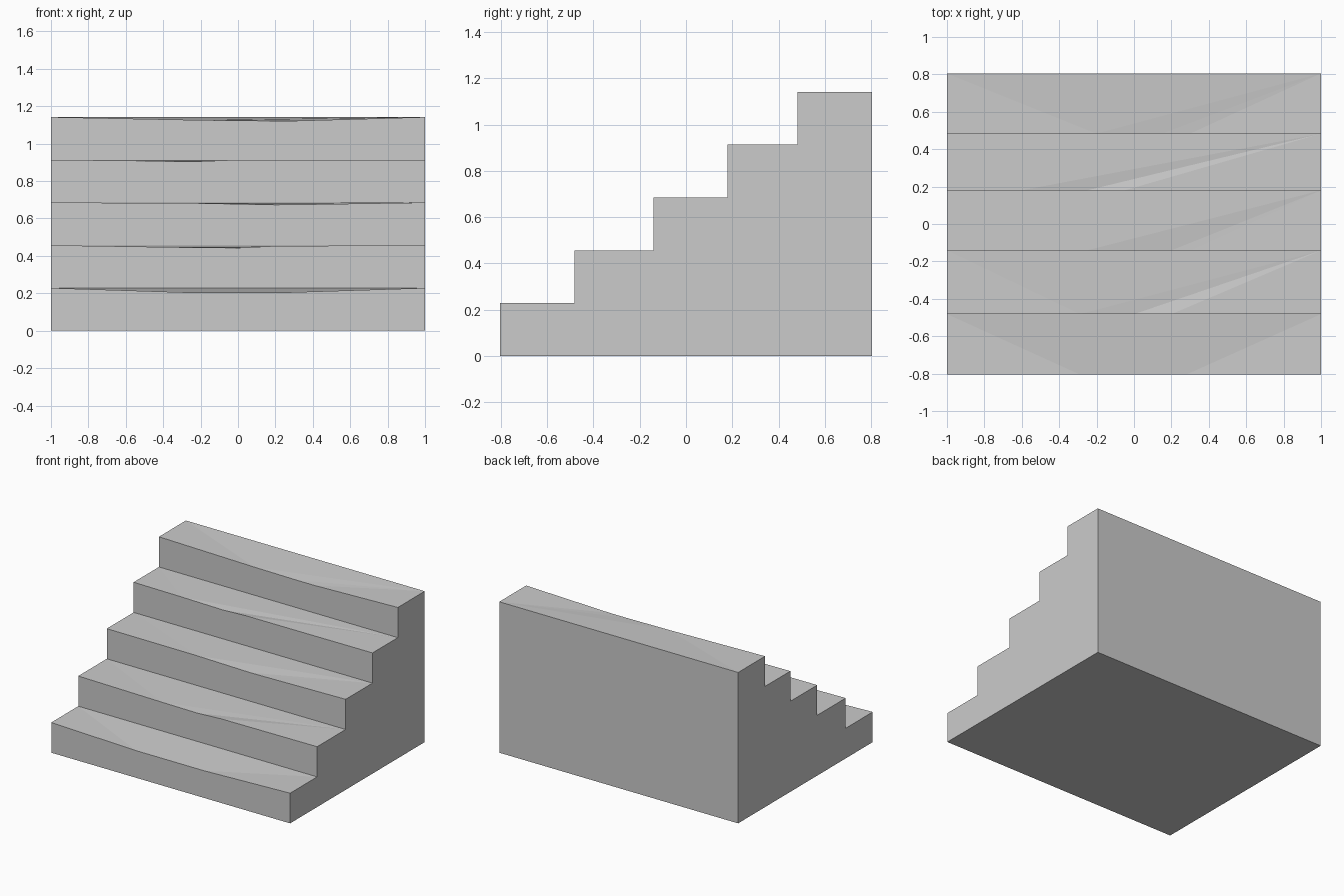
import bpy, bmesh

if "Cube" in bpy.data.objects:
    bpy.data.objects.remove(bpy.data.objects["Cube"])

W = 1.0
RISE = 0.2284
YS = [-0.805, -0.482, -0.141, 0.18, 0.483, 0.805]

# worn dips along each front edge: (x, depth below the tread level)
WEAR = [
    [(-0.29, 0.023), (0.28, 0.023)],
    [(-0.29, 0.011), (0.0, 0.014), (0.2, 0.004)],
    [(-0.25, 0.003), (0.2, 0.012), (0.3, 0.011)],
    [(-0.6, 0.004), (-0.25, 0.010), (-0.05, 0.002)],
    [(-0.2, 0.016), (0.15, 0.020), (0.3, 0.020)],
]

bm = bmesh.new()


def face(*pts):
    bm.faces.new([bm.verts.new(p) for p in pts])


side = [(YS[0], 0.0)]
for i, wear in enumerate(WEAR):
    y, yb = YS[i], YS[i + 1]
    z0, z1 = i * RISE, (i + 1) * RISE
    side += [(y, z1), (yb, z1)]
    edge = [(-W, y, z1)] + [(x, y, z1 - d) for x, d in wear] + [(W, y, z1)]
    # riser with worn upper edge
    face((-W, y, z0), (W, y, z0), *reversed(edge))
    # tread fanned from its two back corners
    bl, br = (-W, yb, z1), (W, yb, z1)
    mid = len(edge) // 2
    for k in range(len(edge) - 1):
        face(edge[k], edge[k + 1], bl if k < mid - 1 else br)
    face(bl, edge[mid - 1], br)

# sides, back and underside
side.append((YS[-1], 0.0))
top = len(WEAR) * RISE
for x in (-W, W):
    face(*[(x, y, z) for y, z in side])
face((W, YS[-1], 0), (-W, YS[-1], 0), (-W, YS[-1], top), (W, YS[-1], top))
face((-W, YS[0], 0), (-W, YS[-1], 0), (W, YS[-1], 0), (W, YS[0], 0))

bmesh.ops.remove_doubles(bm, verts=bm.verts, dist=1e-5)
bmesh.ops.recalc_face_normals(bm, faces=bm.faces)
mesh = bpy.data.meshes.new("worn_stairs")
bm.to_mesh(mesh)
bm.free()
bpy.context.collection.objects.link(bpy.data.objects.new("worn_stairs", mesh))
